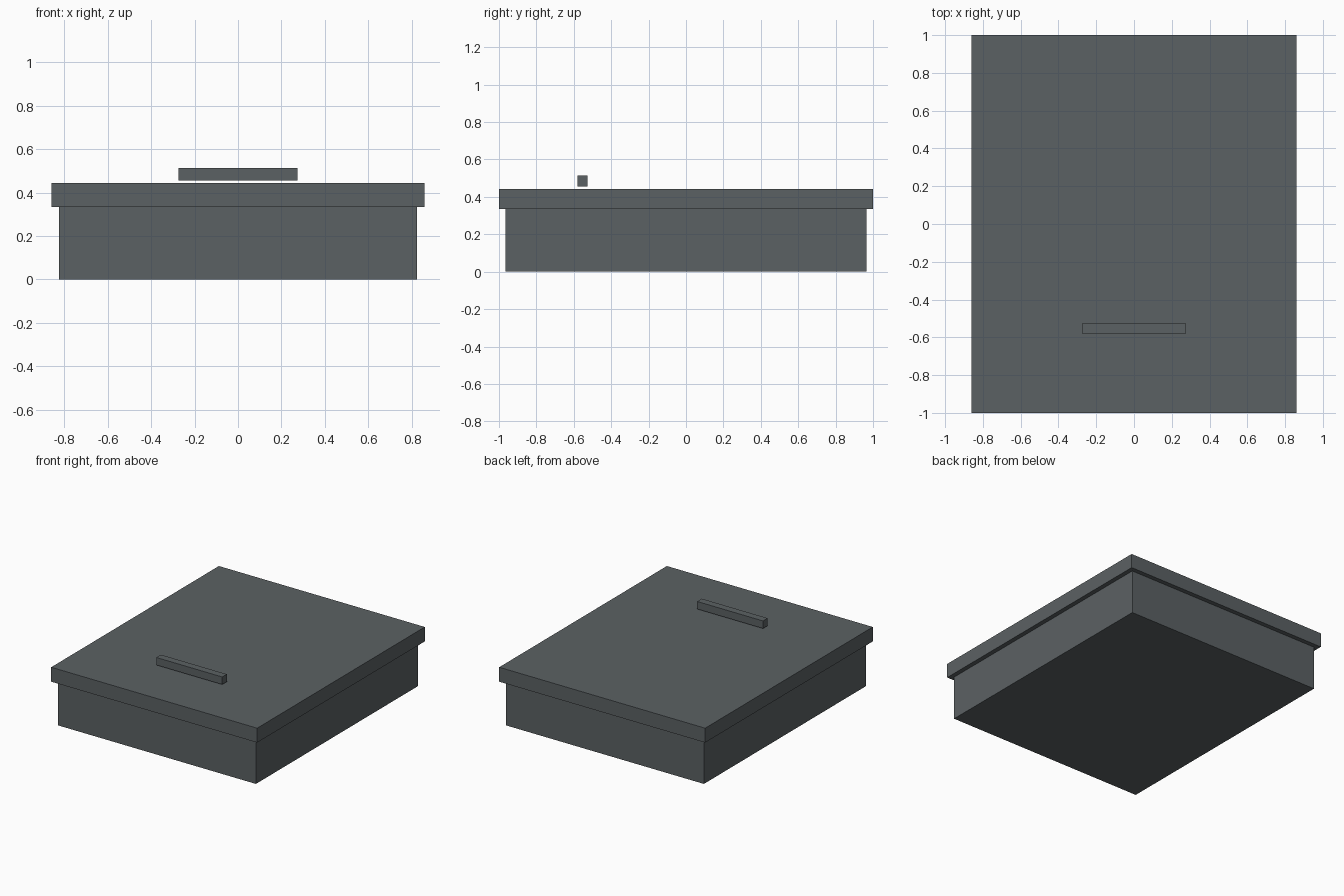
import bpy
import bmesh
from mathutils import Vector

if "Cube" in bpy.data.objects:
    bpy.data.objects.remove(bpy.data.objects["Cube"])

grey = bpy.data.materials.new("slate_grey")
grey.diffuse_color = (0.105, 0.120, 0.126, 1.0)
grey.use_nodes = True
grey.node_tree.nodes["Principled BSDF"].inputs["Base Color"].default_value = grey.diffuse_color


def box(name, low, high):
    """Flat-shaded box spanning two opposite corners."""
    low, high = Vector(low), Vector(high)
    bm = bmesh.new()
    bmesh.ops.create_cube(bm, size=1.0)
    bmesh.ops.scale(bm, vec=high - low, verts=bm.verts)
    bmesh.ops.translate(bm, vec=(low + high) / 2, verts=bm.verts)
    mesh = bpy.data.meshes.new(name)
    bm.to_mesh(mesh)
    bm.free()
    mesh.materials.append(grey)
    obj = bpy.data.objects.new(name, mesh)
    bpy.context.collection.objects.link(obj)
    return obj


# Main container
box("body", (-0.826, -0.966, 0.0), (0.826, 0.966, 0.334))

# Overhanging lid
box("lid", (-0.86, -1.0, 0.334), (0.86, 1.0, 0.443))

# Handle bar hovering just above the lid, near the front
box("handle", (-0.275, -0.581, 0.456), (0.275, -0.526, 0.513))
